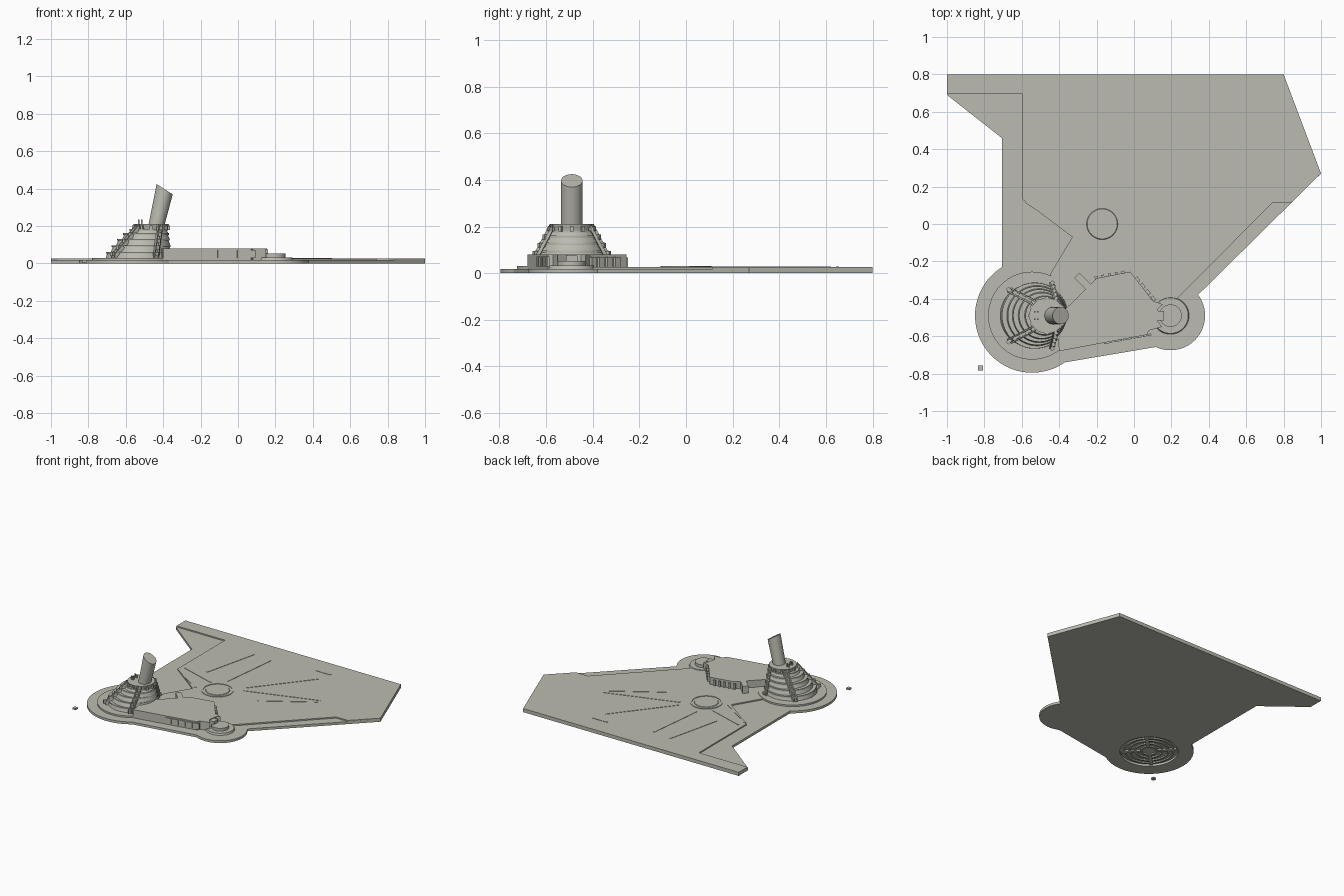
import bpy, bmesh
from math import cos, sin, pi, radians
from mathutils import Vector

old = bpy.data.objects.get("Cube")
if old:
    bpy.data.objects.remove(old, do_unlink=True)

grey = bpy.data.materials.new("warm_grey")
grey.use_nodes = True
colour = (0.50, 0.50, 0.44, 1)
grey.diffuse_color = colour
grey.node_tree.nodes["Principled BSDF"].inputs["Base Color"].default_value = colour

TOWER = Vector((-0.545, -0.49))
PAD = Vector((0.195, -0.49))
RIM, DECK, ROOF = 0.018, 0.027, 0.08


def finish(name, bm, smooth=False):
    bmesh.ops.recalc_face_normals(bm, faces=bm.faces)
    mesh = bpy.data.meshes.new(name)
    bm.to_mesh(mesh)
    bm.free()
    mesh.materials.append(grey)
    ob = bpy.data.objects.new(name, mesh)
    bpy.context.collection.objects.link(ob)
    if smooth:
        bpy.ops.object.select_all(action='DESELECT')
        ob.select_set(True)
        bpy.context.view_layer.objects.active = ob
        bpy.ops.object.shade_smooth_by_angle(angle=radians(30))
    return ob


def loft(name, rings, smooth=False, closed=False):
    """Skin a list of equal point rings; cap the ends or close on itself."""
    bm = bmesh.new()
    rows = [[bm.verts.new(p) for p in ring] for ring in rings]
    n = len(rows[0])
    pairs = list(zip(rows, rows[1:]))
    if closed:
        pairs.append((rows[-1], rows[0]))
    for a, b in pairs:
        for i in range(n):
            bm.faces.new((a[i], a[(i + 1) % n], b[(i + 1) % n], b[i]))
    if not closed:
        bm.faces.new(rows[0])
        bm.faces.new(rows[-1])
    return finish(name, bm, smooth)


def arc(c, r, a0, a1, n=32):
    return [(c[0] + r * cos(radians(a0 + (a1 - a0) * i / n)),
             c[1] + r * sin(radians(a0 + (a1 - a0) * i / n))) for i in range(n + 1)]


def circle(c, r, z, n=64):
    return [(x, y, z) for x, y in arc(c, r, 0, 360, n)[:-1]]


def slab(name, outline, z0, z1):
    return loft(name, [[(x, y, z) for x, y in outline] for z in (z0, z1)])


def drum(name, c, r0, r1, z0, z1):
    return loft(name, [circle(c, r0, z0), circle(c, r1, z1)], True)


def tube_ring(name, c, r_in, r_out, z0, z1):
    return loft(name, [circle(c, r, z) for r, z in
                       ((r_in, z0), (r_out, z0), (r_out, z1), (r_in, z1))], True, True)


def beam(name, p, q, w, h):
    """Box running from p to q with width w and height h."""
    p, q = Vector(p), Vector(q)
    side = (q - p).cross(Vector((0, 0, 1))).normalized() * w / 2
    up = Vector((0, 0, h / 2))
    return loft(name, [[e - side - up, e + side - up, e + side + up, e - side + up]
                       for e in (p, q)])


def cut_round(ob, c, r, z0, z1):
    cutter = drum("cutter", c, r, r, z0, z1)
    cutter.hide_render = True
    mod = ob.modifiers.new("cut", 'BOOLEAN')
    mod.object, mod.operation, mod.solver = cutter, 'DIFFERENCE', 'EXACT'
    bpy.context.view_layer.objects.active = ob
    bpy.ops.object.modifier_apply(modifier=mod.name)
    bpy.data.objects.remove(cutter, do_unlink=True)


# Base plate with rounded tower and pad lobes
outline = [(-1, 0.8), (0.8, 0.8), (1, 0.27)]
outline += arc(PAD, 0.185, 37, -115)
outline += arc(TOWER, 0.305, -55, -238, 48)
outline += [(-0.707, 0.46), (-1, 0.69)]
base = slab("base_plate", outline, 0, RIM)
cut_round(base, TOWER, 0.2, -0.1, 0.1)

# Raised upper deck, leaving a lower rim
deck = slab("upper_deck", [
    (-1, 0.8), (0.8, 0.8), (1, 0.27), (0.84, 0.113), (0.74, 0.113), (0.23, -0.4),
    (0.1, -0.45), (-0.3, -0.45), (-0.45, -0.27), (-0.33, -0.07), (-0.595, 0.13),
    (-0.595, 0.695), (-1, 0.695)], RIM - 0.002, DECK)
cut_round(deck, TOWER, 0.2, -0.1, 0.1)

# Deck ring and panel strips
HUB = (-0.17, 0.0)
tube_ring("deck_ring_outer", HUB, 0.1, 0.11, DECK - 0.002, DECK + 0.004)
drum("deck_hub", HUB, 0.085, 0.08, DECK - 0.002, DECK + 0.004)
strips = [((-0.58, 0.12), (-0.32, -0.05)), ((-0.56, 0.17), (-0.28, 0.08)),
          ((-0.04, 0.14), (0.29, 0.55)), ((-0.02, 0.1), (0.5, 0.27)),
          ((0.15, 0.02), (0.5, 0.24)), ((-0.4, 0.2), (-0.3, 0.62)),
          ((-0.2, 0.16), (-0.15, 0.6)), ((0.2, 0.65), (0.32, 0.65))]
for (ax, ay), (bx, by) in strips:
    beam("deck_strip", (ax, ay, DECK), (bx, by, DECK), 0.012, 0.005)

# Tower foot and stepped, off-centre tiers
tube_ring("tower_foot", TOWER, 0.17, 0.235, RIM - 0.002, DECK + 0.003)
tiers = [(-0.530, 0.182, 0.012, 0.060), (-0.518, 0.163, 0.058, 0.095),
         (-0.506, 0.146, 0.093, 0.130), (-0.492, 0.128, 0.128, 0.160),
         (-0.478, 0.108, 0.158, 0.182)]
for cx, r, z0, z1 in tiers:
    drum("tower_tier", (cx, -0.49), r, r - 0.014, z0, z1)
    tube_ring("tier_lip", (cx, -0.49), r - 0.03, r - 0.006, z1 - 0.008, z1 + 0.002)
TOP = Vector((-0.465, -0.49))
drum("tower_crown", TOP, 0.088, 0.095, 0.18, 0.21)

# Rings and spokes on the underside of the tower
for r in (0.06, 0.1, 0.14, 0.175):
    tube_ring("underside_ring", TOWER, r - 0.012, r, 0.003, 0.014)
for k in range(4):
    d = Vector((cos(pi / 4 + k * pi / 2), sin(pi / 4 + k * pi / 2)))
    a, b = TOWER + d * 0.06, TOWER + d * 0.19
    beam("underside_spoke", (*a, 0.007), (*b, 0.007), 0.025, 0.01)

# Paired sloping ribs with small boxes up the tower
for angle in (135, 225, 62, -62):
    d = Vector((cos(radians(angle)), sin(radians(angle))))
    n = Vector((-d.y, d.x))
    foot = Vector((-0.53, -0.49)) + d * 0.195
    head = TOP + d * 0.1
    for s in (-0.012, 0.012):
        beam("tower_rib", (*(foot + n * s), 0.035), (*(head + n * s), 0.195), 0.008, 0.03)
    for i in range(5):
        p = foot.lerp(head, i / 4)
        z = 0.05 + 0.035 * i
        beam("rib_box", (*(p - d * 0.015), z), (*(p + d * 0.014), z), 0.018, 0.02)

# Crown fittings and short masts
for k in range(12):
    d = Vector((cos(k * pi / 6), sin(k * pi / 6)))
    a, b = TOP + d * 0.08, TOP + d * 0.102
    beam("crown_box", (*a, 0.19), (*b, 0.19), 0.014, 0.024)
for x, y in ((-0.53, -0.47), (-0.53, -0.51), (-0.515, -0.47), (-0.515, -0.51)):
    beam("crown_mast", (x - 0.004, y, 0.22), (x + 0.004, y, 0.22), 0.008, 0.03)

# Leaning funnel with a slanted top
bottom = [(-0.437 + 0.043 * cos(t), -0.49 + 0.046 * sin(t), 0.2)
          for t in (2 * pi * i / 48 for i in range(48))]
top = [(x + 0.045, y, 0.397 - 0.64 * (x + 0.437)) for x, y, z in bottom]
loft("funnel", [bottom, top], True)

# Low building between the tower and the pad
slab("low_building", [
    (-0.4, -0.68), (0.07, -0.592), (0.08, -0.57), (0.15, -0.55), (0.12, -0.51),
    (0.13, -0.45), (0.155, -0.43), (0.1, -0.41), (0.015, -0.30), (-0.02, -0.255),
    (-0.2, -0.29), (-0.28, -0.37), (-0.33, -0.42), (-0.42, -0.5)], RIM - 0.002, ROOF)
beam("side_pod", (-0.305, -0.275, 0.053), (-0.22, -0.36, 0.053), 0.04, 0.054)
for i in range(5):
    x = -0.16 + 0.052 * i
    y = -0.68 + (x + 0.4) * 0.187 - 0.002
    beam("front_panel", (x, y, 0.05), (x + 0.044, y + 0.008, 0.05), 0.01, 0.042)
for i in range(4):
    x, y = 0.01 + 0.028 * i, -0.285 - 0.034 * i
    beam("back_box", (x, y, 0.045), (x + 0.018, y - 0.022, 0.045), 0.016, 0.05)
for i in range(5):
    x, y = -0.21 + 0.036 * i, -0.288 + 0.007 * i
    beam("rear_buttress", (x, y, 0.045), (x + 0.015, y + 0.003, 0.045), 0.016, 0.045)

# Round landing pad
drum("pad_foot", PAD, 0.1, 0.095, RIM - 0.002, 0.032)
drum("pad_drum", PAD, 0.06, 0.06, 0.03, 0.053)
beam("pad_link", (0.1, -0.49, 0.05), (0.16, -0.49, 0.05), 0.05, 0.05)

# Small detached marker block
beam("marker_block", (-0.833, -0.77, 0.012), (-0.807, -0.77, 0.012), 0.026, 0.012)
